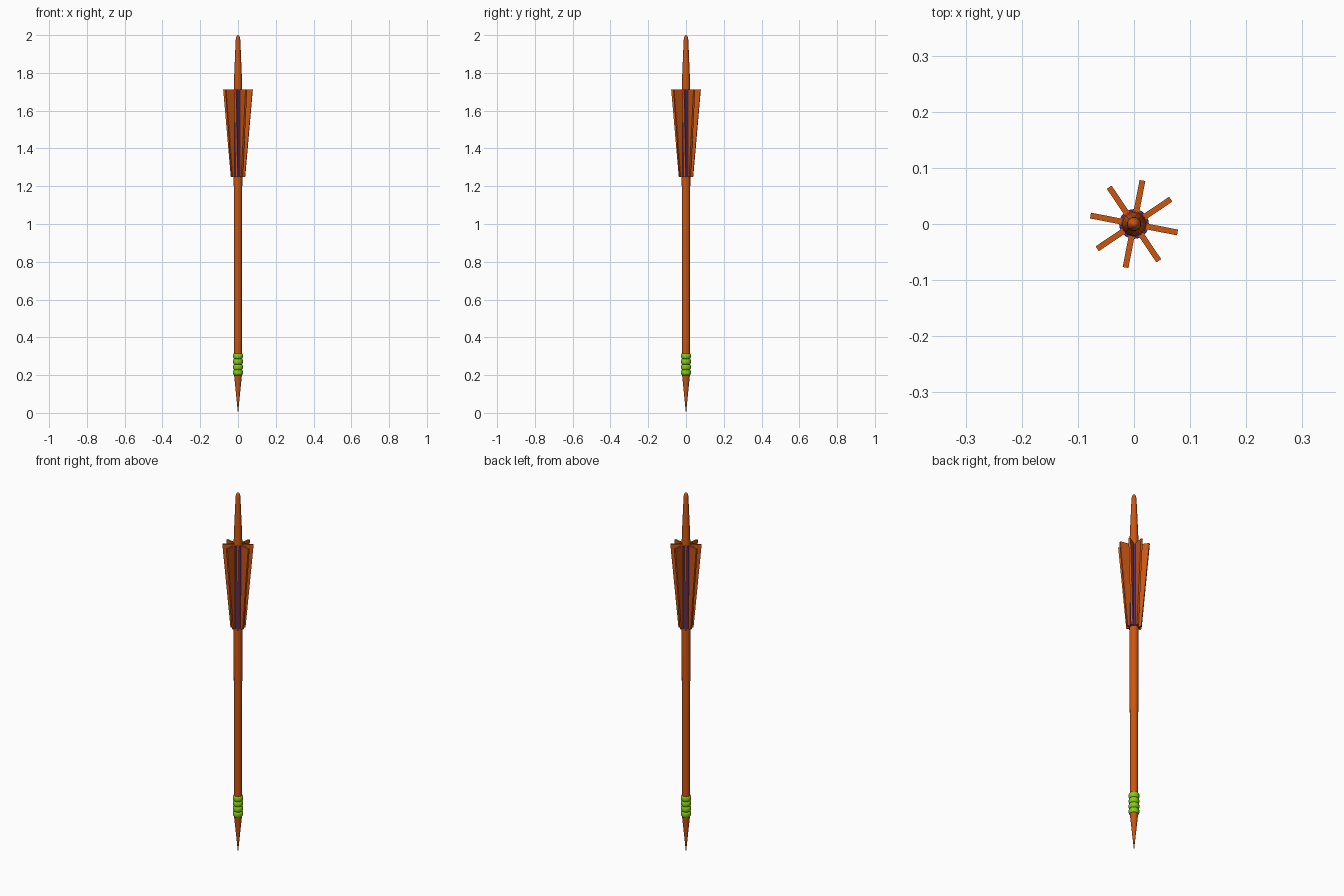
import bpy, bmesh, math
from mathutils import Matrix

if "Cube" in bpy.data.objects:
    bpy.data.objects.remove(bpy.data.objects["Cube"])


def material(name, rgb):
    m = bpy.data.materials.new(name)
    m.diffuse_color = (*rgb, 1)
    m.use_nodes = True
    m.node_tree.nodes["Principled BSDF"].inputs["Base Color"].default_value = m.diffuse_color
    return m


ORANGE = material("burnt orange", (0.60, 0.092, 0.006))
GREEN = material("lime green", (0.23, 0.60, 0.008))
PURPLE = material("deep purple", (0.07, 0.025, 0.25))


def finish(name, bm, mat, smooth=True):
    bmesh.ops.recalc_face_normals(bm, faces=bm.faces)
    me = bpy.data.meshes.new(name)
    bm.to_mesh(me)
    bm.free()
    me.materials.append(mat)
    ob = bpy.data.objects.new(name, me)
    bpy.context.collection.objects.link(ob)
    if smooth:
        bpy.ops.object.select_all(action='DESELECT')
        ob.select_set(True)
        bpy.context.view_layer.objects.active = ob
        bpy.ops.object.shade_smooth_by_angle(angle=math.radians(40))
    return ob


def lathe(name, profile, mat, sides=24):
    """Solid of revolution from (radius, z) points, capped at both ends."""
    bm = bmesh.new()
    rings = []
    for r, z in profile:
        rings.append([bm.verts.new((r * math.cos(2 * math.pi * i / sides),
                                    r * math.sin(2 * math.pi * i / sides), z))
                      for i in range(sides)])
    for a, b in zip(rings, rings[1:]):
        for i in range(sides):
            j = (i + 1) % sides
            bm.faces.new((a[i], a[j], b[j], b[i]))
    bm.faces.new(rings[0])
    bm.faces.new(rings[-1])
    return finish(name, bm, mat)


# Pointed tip and long shaft
lathe("point", [(0.0006, 0), (0.0205, 0.2)], ORANGE)
lathe("shaft", [(0.0205, 0.2), (0.0205, 0.69), (0.0225, 1.2), (0.0225, 1.26)], ORANGE)

# Green binding rings
for k in range(4):
    z0, h = 0.199 + k * 0.029, 0.029
    prof = [(0.020 + 0.0065 * math.sin(math.pi * t / 8),
             z0 + h * (0.5 - 0.5 * math.cos(math.pi * t / 8))) for t in range(9)]
    lathe(f"binding_ring_{k + 1}", prof, GREEN)

# Purple core between the fins
lathe("fin_core", [(0.0255, 1.25), (0.0265, 1.71)], PURPLE, 16)

# Rounded tail above the fins
tail = [(0.0225, 1.70), (0.0205, 1.78), (0.0125, 1.97)]
tail += [(0.0125 * math.cos(a), 1.97 + 0.03 * math.sin(a))
         for a in (math.radians(d) for d in (20, 40, 60, 75, 88))]
lathe("tail", tail, ORANGE)

# Eight flared fins
outline = [(0.012, 1.25), (0.038, 1.25), (0.079, 1.712), (0.012, 1.712)]
T = 0.0052
for k in range(8):
    bm = bmesh.new()
    a = [bm.verts.new((x, -T, z)) for x, z in outline]
    b = [bm.verts.new((x, T, z)) for x, z in outline]
    bm.faces.new(a)
    bm.faces.new(b)
    for i in range(4):
        j = (i + 1) % 4
        bm.faces.new((a[i], a[j], b[j], b[i]))
    bm.transform(Matrix.Rotation(math.radians(34 + 45 * k), 4, 'Z'))
    finish(f"fin_{k + 1}", bm, ORANGE, smooth=False)
